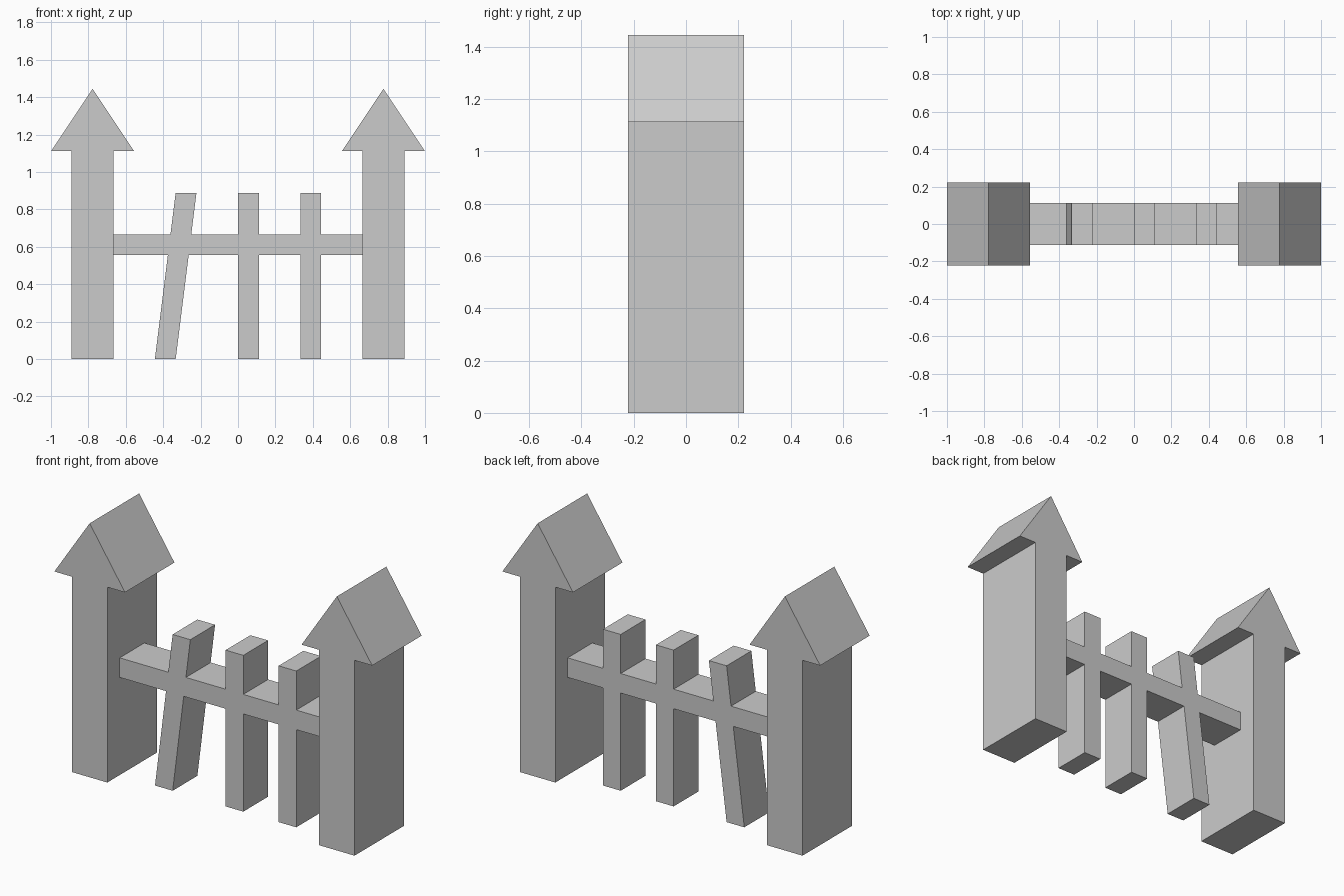
import bpy, bmesh

if "Cube" in bpy.data.objects:
    bpy.data.objects.remove(bpy.data.objects["Cube"])

U = 1 / 9  # the model sits on a grid of ninths


def extrude_profile(name, points, half_depth):
    """Solid from an XZ outline (grid units), centred on y = 0."""
    bm = bmesh.new()
    face = bm.faces.new([bm.verts.new((x * U, -half_depth * U, z * U)) for x, z in points])
    ext = bmesh.ops.extrude_face_region(bm, geom=[face], use_keep_orig=True)
    verts = [g for g in ext["geom"] if isinstance(g, bmesh.types.BMVert)]
    bmesh.ops.translate(bm, verts=verts, vec=(0, 2 * half_depth * U, 0))
    bmesh.ops.recalc_face_normals(bm, faces=bm.faces)
    mesh = bpy.data.meshes.new(name)
    bm.to_mesh(mesh)
    bm.free()
    obj = bpy.data.objects.new(name, mesh)
    bpy.context.collection.objects.link(obj)
    return obj


# Gate posts with pointed caps
for side, cx in (("left", -7), ("right", 7)):
    extrude_profile(f"{side}_post", [
        (cx - 1, 0), (cx + 1, 0), (cx + 1, 10), (cx + 2, 10),
        (cx, 13), (cx - 2, 10), (cx - 1, 10)], 2)

# Fence: rail and pickets as one outline; the first picket leans
RAIL_LOW, RAIL_HIGH, TOP = 5, 6, 8
pickets = [(-4, -3), (0, 0), (3, 3)]  # left edge at bottom, at top


def edge(picket, z):
    return picket[0] + (picket[1] - picket[0]) * z / TOP


upper, lower = [(-6, RAIL_HIGH)], [(-6, RAIL_LOW)]
for p in pickets:
    for line, rail, end in ((upper, RAIL_HIGH, TOP), (lower, RAIL_LOW, 0)):
        a, b = edge(p, rail), edge(p, end)
        line += [(a, rail), (b, end), (b + 1, end), (a + 1, rail)]
upper.append((6, RAIL_HIGH))
lower.append((6, RAIL_LOW))
extrude_profile("picket_fence", lower + upper[::-1], 1)
